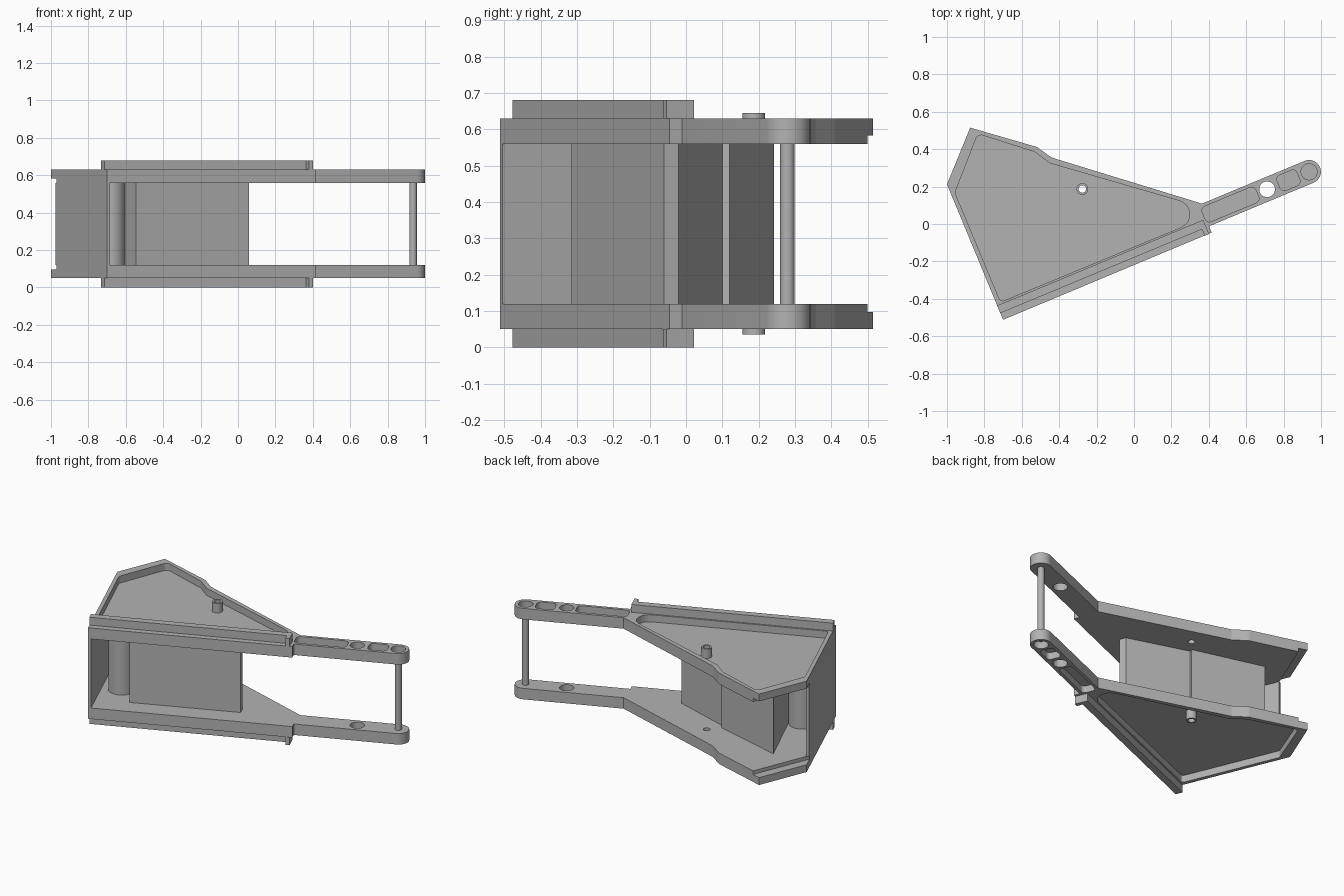
import bpy, bmesh, math
from mathutils import Vector

if "Cube" in bpy.data.objects:
    bpy.data.objects.remove(bpy.data.objects["Cube"], do_unlink=True)

MID = 0.34                                   # height of the mirror plane
INNER, FLOOR, OUTER, RAIL = 0.22, 0.245, 0.29, 0.34   # heights above it

grey = bpy.data.materials.new("plain grey")
grey.use_nodes = True
grey.diffuse_color = (0.45, 0.45, 0.45, 1)
grey.node_tree.nodes["Principled BSDF"].inputs["Base Color"].default_value = (0.45, 0.45, 0.45, 1)


def rounded(points, radii, steps=8):
    """Polygon with each corner replaced by an arc of the given radius."""
    pts = [Vector(p) for p in points]
    out = []
    for i, p in enumerate(pts):
        r = radii[i]
        if r == 0:
            out.append(p)
            continue
        a = (pts[i - 1] - p).normalized()
        b = (pts[(i + 1) % len(pts)] - p).normalized()
        half = a.angle(b) / 2
        centre = p + (a + b).normalized() * r / math.sin(half)
        start = p + a * r / math.tan(half) - centre
        end = p + b * r / math.tan(half) - centre
        sweep = math.pi - 2 * half
        for k in range(steps + 1):
            t = k / steps
            v = start * math.sin((1 - t) * sweep) + end * math.sin(t * sweep)
            out.append(centre + v / math.sin(sweep) if sweep < 3.1 else centre + v)
    return out


def circle(centre, r, n=32):
    return [Vector(centre) + Vector((math.cos(a), math.sin(a))) * r
            for a in (2 * math.pi * k / n for k in range(n))]


def prism(name, points, z0, z1, cutter=False):
    """Extrude a flat outline between two heights measured from the mirror plane."""
    bm = bmesh.new()
    face = bm.faces.new([bm.verts.new((p[0], p[1], z0)) for p in points])
    top = bmesh.ops.extrude_face_region(bm, geom=[face])["geom"]
    bmesh.ops.translate(bm, vec=(0, 0, z1 - z0),
                        verts=[g for g in top if isinstance(g, bmesh.types.BMVert)])
    bmesh.ops.recalc_face_normals(bm, faces=bm.faces)
    mesh = bpy.data.meshes.new(name)
    bm.to_mesh(mesh)
    bm.free()
    mesh.materials.append(grey)
    ob = bpy.data.objects.new(name, mesh)
    ob.location.z = MID
    bpy.context.collection.objects.link(ob)
    if cutter:
        ob.hide_render = True
        ob.hide_viewport = True
        ob.display_type = 'WIRE'
    return ob


def cut(ob, cutters):
    for c in cutters:
        m = ob.modifiers.new("cut", 'BOOLEAN')
        m.operation, m.solver, m.object = 'DIFFERENCE', 'EXACT', c


def mirror(ob):
    m = ob.modifiers.new("mirror", 'MIRROR')
    m.use_axis = (False, False, True)
    m.use_mirror_merge = False


def smooth(ob):
    bpy.ops.object.select_all(action='DESELECT')
    ob.select_set(True)
    bpy.context.view_layer.objects.active = ob
    bpy.ops.object.shade_smooth_by_angle(angle=math.radians(30))


# Arm frame: origin at the rounded tip, "along" points outwards
TIP = Vector((0.936, 0.279))
ALONG = Vector((math.cos(math.radians(22.6)), math.sin(math.radians(22.6))))
ACROSS = Vector((-ALONG.y, ALONG.x))
ARM_R = 0.063


def arm(u, v):
    return TIP + ALONG * u + ACROSS * v


def arm_slot(name, u, length, width, r):
    corners = [arm(u + sx * length / 2, sy * width / 2)
               for sx, sy in ((-1, -1), (1, -1), (1, 1), (-1, 1))]
    return prism(name, rounded(corners, [r] * 4), FLOOR, 0.4, True)


# Side plates with their arms
CORNER = Vector((-0.70, -0.512))
back_corner, left_corner = Vector((-0.876, 0.515)), Vector((-1.0, 0.212))
outline = rounded(
    [left_corner, CORNER, (0.415, -0.046), arm(-0.605, -ARM_R),
     arm(ARM_R, -ARM_R), arm(ARM_R, ARM_R), arm(-0.594, ARM_R),
     (-0.44, 0.355), (-0.52, 0.412), back_corner],
    [0, 0, 0, 0, ARM_R * 0.99, ARM_R * 0.99, 0, 0.05, 0.05, 0])
plate = prism("side_plates", outline, INNER, OUTER)

pocket = prism("pocket_cutter", rounded(
    [(-0.957, 0.168), (-0.713, -0.417), (0.449, 0.064), (-0.45, 0.325),
     (-0.53, 0.385), (-0.835, 0.482)],
    [0.02, 0.02, 0.075, 0.04, 0.04, 0.03]), FLOOR, 0.4, True)
slot = arm_slot("long_slot_cutter", -0.455, 0.31, 0.088, 0.025)
window = arm_slot("short_slot_cutter", -0.119, 0.115, 0.088, 0.025)
tip_pocket = prism("tip_pocket_cutter", circle(TIP, 0.043), FLOOR, 0.4, True)
arm_hole = prism("arm_hole_cutter", circle(arm(-0.243, 0), 0.042), 0.1, 0.4, True)
BOSS = (-0.276, 0.187)
boss_hole = prism("boss_hole_cutter", circle(BOSS, 0.02), 0.1, 0.4, True)

# Step along the inner side of the rear edge
edge = (back_corner - left_corner).normalized()
inward = Vector((edge.y, -edge.x)) * 0.055
step = prism("rear_step_cutter",
             [left_corner - edge * 0.1 + inward, back_corner + edge * 0.1 + inward,
              back_corner + edge * 0.1 - inward, left_corner - edge * 0.1 - inward],
             0.1, FLOOR - 0.002, True)
cut(plate, [pocket, slot, window, tip_pocket, arm_hole, boss_hole, step])
mirror(plate)
smooth(plate)

# Hollow bosses in the pockets
boss = prism("bosses", circle(BOSS, 0.031), FLOOR - 0.001, 0.305)
cut(boss, [boss_hole])
mirror(boss)
smooth(boss)


# Guide rails, each with a small tab at the arm end
def front(s, t):
    return CORNER + ALONG * s + ACROSS * t


END = 1.193
rail = prism("guide_rails",
             [front(0, 0.038), front(END - 0.025, 0.038), front(END - 0.025, 0.0),
              front(END, 0.0), front(END, 0.082), front(0, 0.082)], OUTER, RAIL)
mirror(rail)

# Closing wall along the left edge
wall_end = left_corner + (CORNER - left_corner).normalized() * 0.062
prism("end_wall", [wall_end, CORNER, front(0.018, 0),
                   wall_end + ALONG * 0.018], -INNER, INNER)

# Stepped block between the plates
prism("centre_block",
      [(-0.545, -0.315), (0.06, -0.06), (0.045, -0.02), (-0.34, 0.10),
       (-0.335, 0.12), (-0.786, 0.242)], -INNER, INNER)

# Round post and thin tip rod
smooth(prism("post", circle((-0.683, -0.195), 0.078, 48), -INNER, INNER))
smooth(prism("tip_rod", circle(TIP, 0.02), -INNER, INNER))
